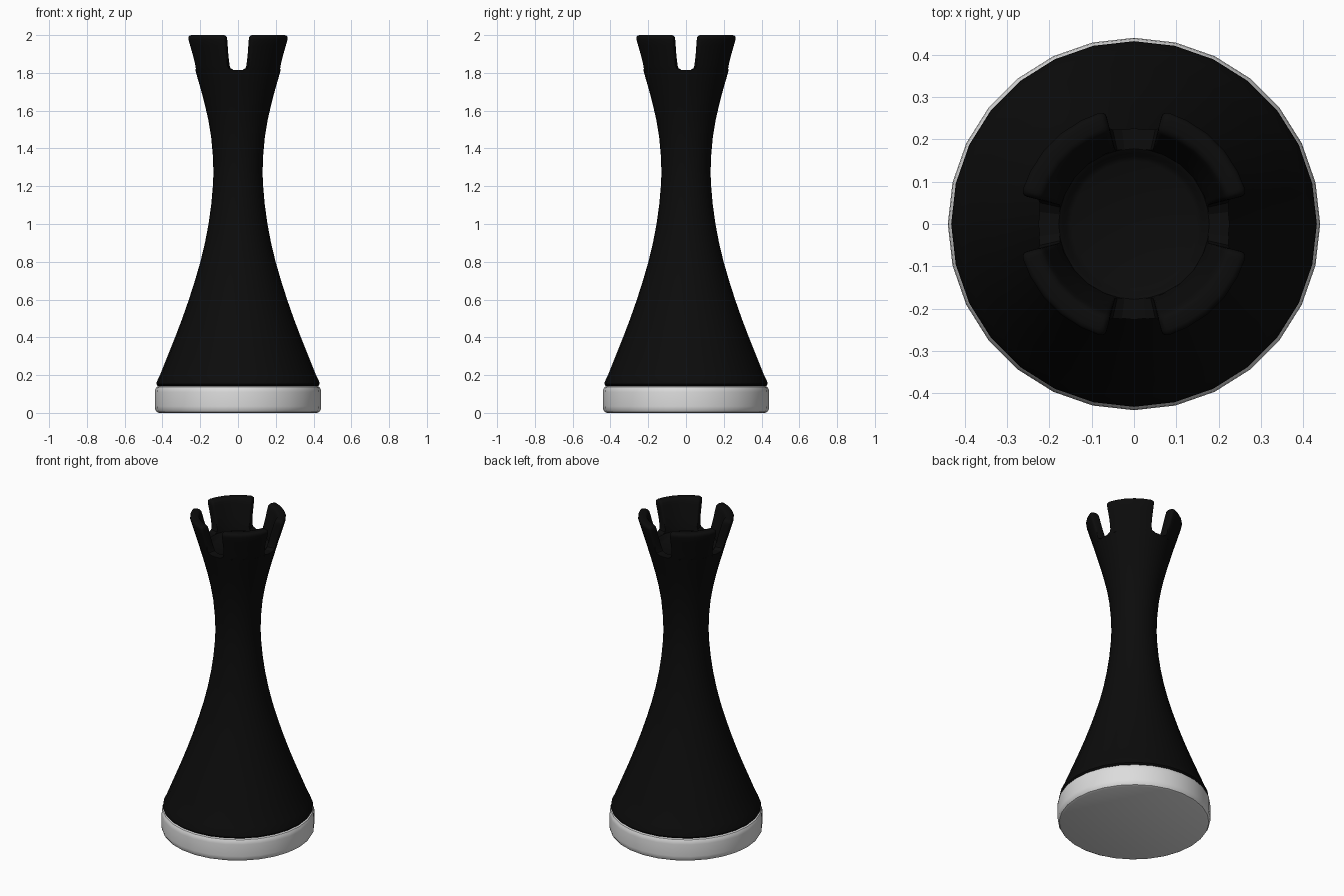
import bpy, bmesh, math

if "Cube" in bpy.data.objects:
    bpy.data.objects.remove(bpy.data.objects["Cube"])

SEG = 28


def material(name, rgb):
    m = bpy.data.materials.new(name)
    m.diffuse_color = (*rgb, 1)
    m.use_nodes = True
    m.node_tree.nodes["Principled BSDF"].inputs["Base Color"].default_value = m.diffuse_color
    return m


black = material("matte black", (0.0035, 0.0035, 0.0035))
white = material("off white", (0.72, 0.72, 0.72))


def finish(name, bm, mat, angle=35):
    bmesh.ops.remove_doubles(bm, verts=bm.verts, dist=1e-5)
    bmesh.ops.recalc_face_normals(bm, faces=bm.faces)
    me = bpy.data.meshes.new(name)
    bm.to_mesh(me)
    bm.free()
    me.materials.append(mat)
    ob = bpy.data.objects.new(name, me)
    bpy.context.collection.objects.link(ob)
    bpy.ops.object.select_all(action='DESELECT')
    ob.select_set(True)
    bpy.context.view_layer.objects.active = ob
    bpy.ops.object.shade_smooth_by_angle(angle=math.radians(angle))
    return ob


def lathe(name, profile, mat):
    """Spin an (r, z) profile; the open ends are capped with flat discs."""
    bm = bmesh.new()
    rings = []
    for r, z in profile:
        rings.append([bm.verts.new((r * math.cos(2 * math.pi * i / SEG),
                                    r * math.sin(2 * math.pi * i / SEG), z))
                      for i in range(SEG)])
    for a, b in zip(rings, rings[1:]):
        for i in range(SEG):
            j = (i + 1) % SEG
            bm.faces.new((a[i], a[j], b[j], b[i]))
    bm.faces.new(rings[0])
    bm.faces.new(rings[-1])
    return finish(name, bm, mat)


# Rounded pale foot
lathe("base", [(0.418, 0), (0.43, 0.005), (0.438, 0.018), (0.44, 0.035),
               (0.44, 0.11), (0.438, 0.125), (0.432, 0.137), (0.42, 0.142)], white)

# Waisted body, ending in the notch floor and the shallow bowl
lathe("body", [(0.41, 0.138), (0.425, 0.143), (0.432, 0.152), (0.43, 0.165),
               (0.413, 0.2), (0.373, 0.3), (0.333, 0.4), (0.295, 0.5),
               (0.26, 0.6), (0.228, 0.7), (0.199, 0.8), (0.175, 0.9),
               (0.156, 1.0), (0.142, 1.1), (0.133, 1.2), (0.13, 1.27),
               (0.133, 1.36), (0.142, 1.46), (0.157, 1.55), (0.175, 1.63),
               (0.196, 1.71), (0.212, 1.765), (0.226, 1.815),
               (0.178, 1.815), (0.168, 1.808), (0.16, 1.796), (0.148, 1.79)], black)

# Battlement: closed wall section, outer side up and inner side down
WALL = [(0.226, 1.815), (0.229, 1.825), (0.233, 1.84), (0.25, 1.895), (0.265, 1.945),
        (0.275, 1.978), (0.275, 1.989), (0.27, 1.997), (0.262, 2.0),
        (0.237, 2.0), (0.228, 1.997), (0.222, 1.988), (0.216, 1.97),
        (0.205, 1.93), (0.193, 1.89), (0.181, 1.84), (0.179, 1.825), (0.178, 1.815)]
HALF_NOTCH = math.radians(14.3)
ROUND = 0.013


def notch_angle(z):
    """Half angle of the gap: filleted at its foot, eased at its top."""
    foot = max(0, (1.842 - z) / 0.027)
    top = max(0, (z - 1.985) / 0.015)
    return (HALF_NOTCH - math.radians(7) * (1 - math.sqrt(max(0, 1 - foot ** 2)))
            + math.radians(2.5) * top ** 2)


# Columns across a merlon: (fraction of span, angle offset, radial inset)
ends = [(math.radians(3) * (1 - math.cos(t)), ROUND * (1 - math.sin(t)))
        for t in (0, math.pi / 6, math.pi / 3, math.pi / 2)]
columns = ([(0, o, s) for o, s in ends] + [(k / 5, 0, 0) for k in range(1, 5)]
           + [(1, -o, s) for o, s in reversed(ends)])

for n in range(4):
    bm = bmesh.new()
    rings = []
    for frac, off, inset in columns:
        ring = []
        for r, z in WALL:
            lo = notch_angle(z)
            a = lo + (math.pi / 2 - 2 * lo) * frac + off + n * math.pi / 2
            mid = 0.202 + (z - 1.815) * 0.26
            if z > 1.84:
                r += max(-inset, min(inset, mid - r))
            ring.append(bm.verts.new((r * math.cos(a), r * math.sin(a), z)))
        rings.append(ring)
    count = len(WALL)
    for a, b in zip(rings, rings[1:]):
        for i in range(count - 1):  # underside stays open, it sits on the body
            bm.faces.new((a[i], a[i + 1], b[i + 1], b[i]))
    # End walls facing the notches, bridged between outer and inner side
    for ring in (rings[0], rings[-1]):
        for i in range(count // 2 - 1):
            bm.faces.new((ring[i], ring[i + 1], ring[count - 2 - i], ring[count - 1 - i]))
    finish("merlon_%d" % (n + 1), bm, black, 40)
